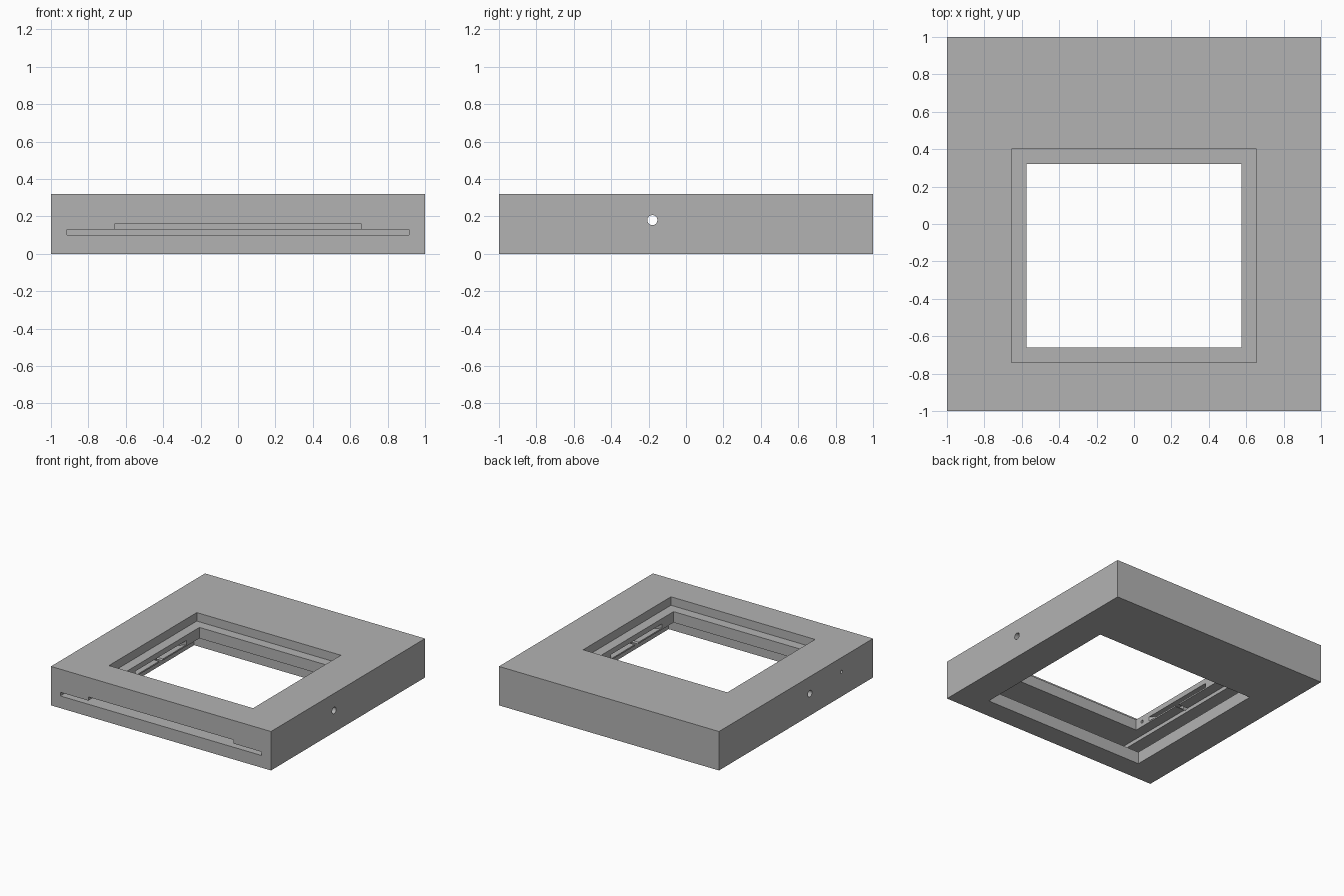
import bpy
import bmesh
import math
from mathutils import Matrix

cube = bpy.data.objects.get("Cube")
if cube:
    bpy.data.objects.remove(cube, do_unlink=True)

grey = bpy.data.materials.new("plain_grey")
grey.use_nodes = True
colour = (0.45, 0.45, 0.45, 1)
grey.diffuse_color = colour
grey.node_tree.nodes["Principled BSDF"].inputs["Base Color"].default_value = colour


def make_object(name, bm):
    bmesh.ops.recalc_face_normals(bm, faces=bm.faces)
    mesh = bpy.data.meshes.new(name)
    bm.to_mesh(mesh)
    bm.free()
    mesh.materials.append(grey)
    obj = bpy.data.objects.new(name, mesh)
    bpy.context.collection.objects.link(obj)
    return obj


def prism(name, outline, z0, z1):
    """Extrude a flat outline between two heights."""
    bm = bmesh.new()
    face = bm.faces.new([bm.verts.new((x, y, z0)) for x, y in outline])
    grown = bmesh.ops.extrude_face_region(bm, geom=[face])["geom"]
    verts = [v for v in grown if isinstance(v, bmesh.types.BMVert)]
    bmesh.ops.translate(bm, verts=verts, vec=(0, 0, z1 - z0))
    return make_object(name, bm)


def box(name, half_x, y0, y1, z0, z1):
    return prism(name, [(-half_x, y0), (half_x, y0), (half_x, y1), (-half_x, y1)], z0, z1)


def rod(name, x0, x1, y, z, radius):
    """Cylinder along x."""
    bm = bmesh.new()
    bmesh.ops.create_cone(
        bm, cap_ends=True, segments=24, radius1=radius, radius2=radius, depth=x1 - x0,
        matrix=Matrix.Translation(((x0 + x1) / 2, y, z)) @ Matrix.Rotation(math.pi / 2, 4, "Y"))
    return make_object(name, bm)


# Solid block
frame = box("frame_block", 1, -1, 1, 0, 0.32)

# Stepped window and the front loading slot
cutters = [
    box("window_cut", 0.575, -0.66, 0.32, 0.12, 0.4),
    box("top_recess_cut", 0.655, -0.74, 0.4, 0.25, 0.4),
    box("bottom_recess_cut", 0.735, -0.825, 0.48, -0.1, 0.115),
    box("slot_cut", 0.915, -1.1, 0.66, 0.1, 0.13),
    box("raised_slot_cut", 0.66, -1.1, 0.405, 0.115, 0.16),
]

# Tapered pockets in both side walls of the window
for side in (-1, 1):
    outline = [(0.5, -0.51), (0.575, -0.51), (0.66, -0.42),
               (0.66, 0.06), (0.575, 0.15), (0.5, 0.15)]
    cutters.append(prism("pocket_cut", [(side * x, y) for x, y in outline], 0.172, 0.207))

# Cross hole through both sides and a small hole through the right wall
cutters.append(rod("cross_hole_cut", -1.1, 1.1, -0.18, 0.18, 0.027))
cutters.append(rod("small_hole_cut", -1.1, -0.5, -0.59, 0.203, 0.013))

for cutter in cutters:
    cutter.hide_render = True
    mod = frame.modifiers.new(cutter.name, "BOOLEAN")
    mod.operation = "DIFFERENCE"
    mod.solver = "EXACT"
    mod.object = cutter

# Bake the cuts and drop the cutters
bpy.context.view_layer.update()
graph = bpy.context.evaluated_depsgraph_get()
baked = bpy.data.meshes.new_from_object(frame.evaluated_get(graph))
frame.modifiers.clear()
frame.data = baked
baked.materials.clear()
baked.materials.append(grey)
for poly in baked.polygons:
    poly.material_index = 0
for cutter in cutters:
    bpy.data.objects.remove(cutter, do_unlink=True)
